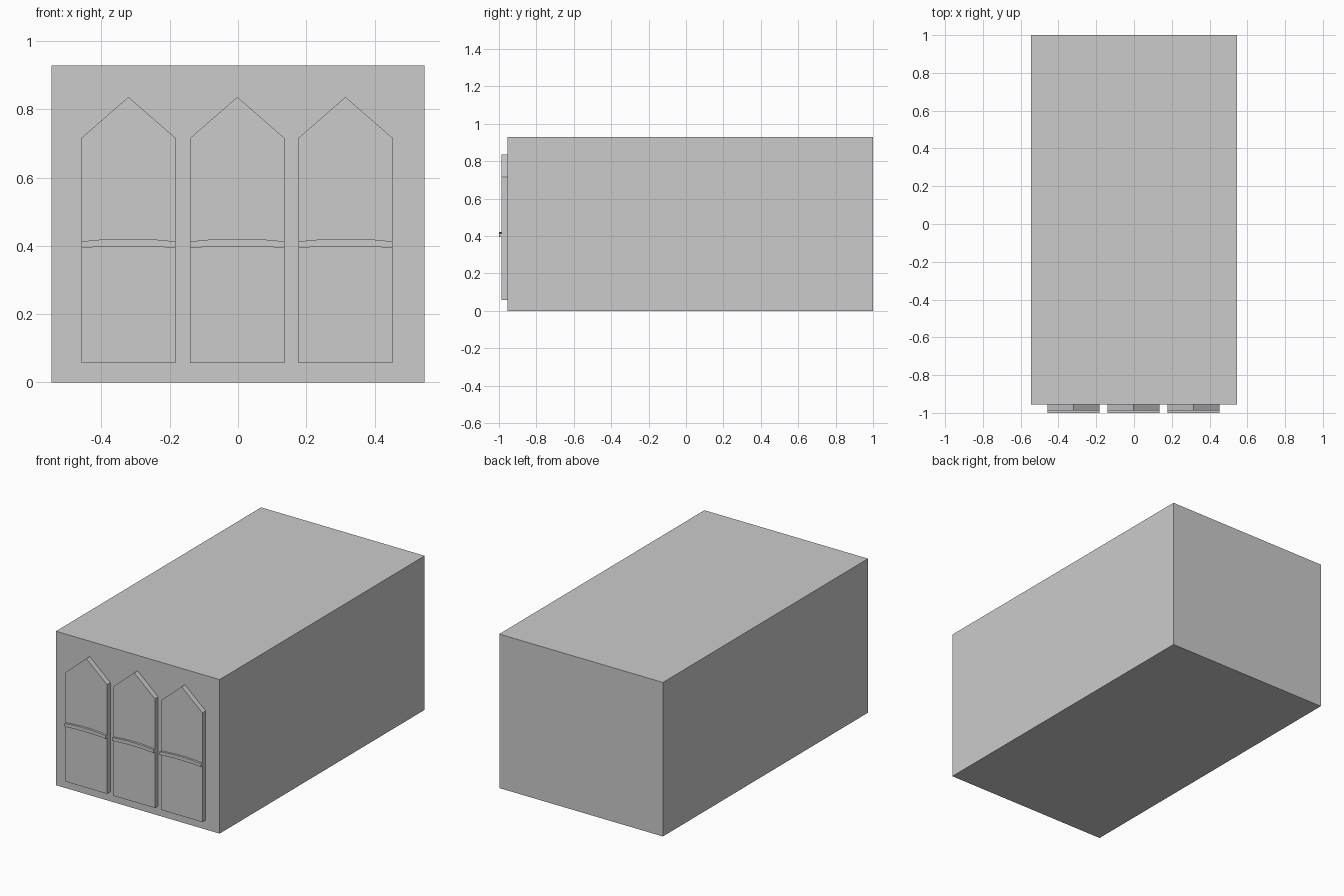
import bpy, bmesh

if "Cube" in bpy.data.objects:
    bpy.data.objects.remove(bpy.data.objects["Cube"])

WALL_Y, PANEL_Y, BAND_Y = -0.955, -0.987, -1.0
HALF = 0.138


def extrude_profile(name, points, y_front, y_back):
    """Solid made by sweeping an (x, z) outline along y."""
    bm = bmesh.new()
    face = bm.faces.new([bm.verts.new((x, y_front, z)) for x, z in points])
    out = bmesh.ops.extrude_face_region(bm, geom=[face])
    moved = [v for v in out["geom"] if isinstance(v, bmesh.types.BMVert)]
    bmesh.ops.translate(bm, verts=moved, vec=(0, y_back - y_front, 0))
    bmesh.ops.recalc_face_normals(bm, faces=bm.faces)
    mesh = bpy.data.meshes.new(name)
    bm.to_mesh(mesh)
    bm.free()
    obj = bpy.data.objects.new(name, mesh)
    bpy.context.collection.objects.link(obj)
    return obj


# Main building block
extrude_profile("building_body",
                [(-0.546, 0), (0.546, 0), (0.546, 0.929), (-0.546, 0.929)],
                WALL_Y, 1.0)

# Gently arched band outline, shared by the three windows
steps = [-1, -0.6, -0.2, 0.2, 0.6, 1]
lower = [(HALF * t, 0.399 - 0.005 * t * t) for t in steps]
upper = [(HALF * t, 0.421 - 0.008 * t * t) for t in reversed(steps)]

# Pointed window panels with a crossband each
for label, cx in (("left", -0.321), ("middle", -0.002), ("right", 0.315)):
    panel = extrude_profile(f"{label}_window_panel",
                            [(-HALF, 0.057), (HALF, 0.057), (HALF, 0.716),
                             (0, 0.836), (-HALF, 0.716)], PANEL_Y, WALL_Y)
    band = extrude_profile(f"{label}_window_band", lower + upper, BAND_Y, PANEL_Y)
    panel.location.x = band.location.x = cx
